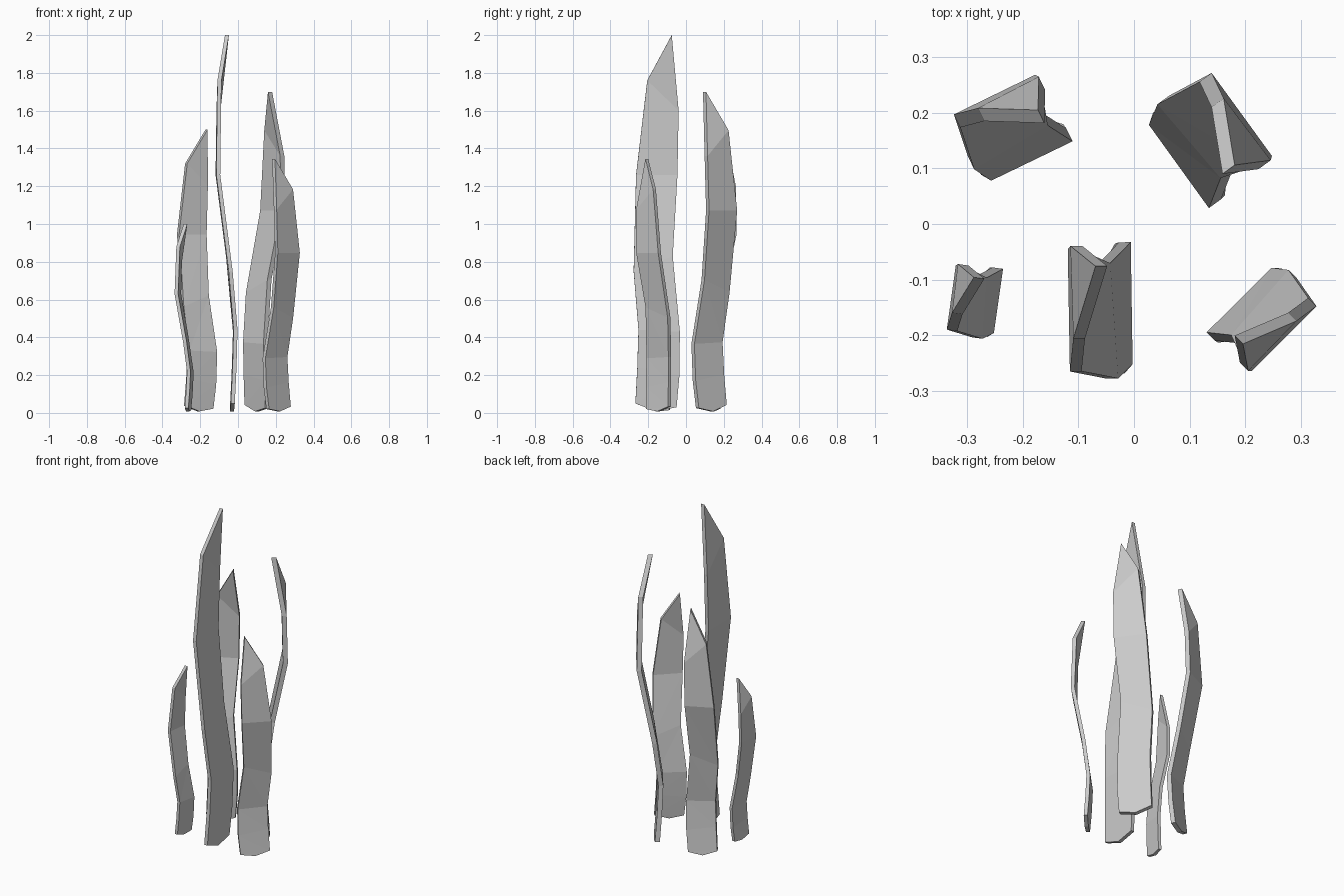
import bpy, bmesh, math
from mathutils import Vector

if "Cube" in bpy.data.objects:
    bpy.data.objects.remove(bpy.data.objects["Cube"])

# Leaf outline for a 2-unit blade: (z, across) up the shoulder edge and the tip edge
SHOULDER_EDGE = [(.05, -.118), (.24, -.108), (.44, -.102), (.75, -.127), (1.26, -.113), (1.76, -.054)]
TIP_EDGE = [(.03, .10), (.20, .115), (.43, .117), (.83, .08), (1.26, .106), (1.60, .112)]
TIP = (2.0, .075)
BOTTOM = (.008, -.01)
# Sideways bend of the blade by height
BEND = [(0, .002), (.20, -.008), (.43, -.015), (.62, -.006), (.95, .036),
        (1.25, .073), (1.76, .066), (2.0, .026)]


def bend(z):
    for (z0, n0), (z1, n1) in zip(BEND, BEND[1:]):
        if z <= z1:
            return n0 + (n1 - n0) * (z - z0) / (z1 - z0)
    return BEND[-1][1]


def blade(name, height, x, y, angle, width, depth, thick):
    """Bent leaf; 'angle' is the direction of its width in plan."""
    a = math.radians(angle)
    u = Vector((math.cos(a), math.sin(a), 0))
    n = Vector((-u.y, u.x, 0))
    bm = bmesh.new()

    def pair(p):
        c = Vector((x, y, p[0] * height / 2)) + u * p[1] * width + n * bend(p[0]) * depth
        c.z = max(c.z, .008)
        return [bm.verts.new(c + n * s * thick / 2) for s in (-1, 1)]

    left = [pair(p) for p in SHOULDER_EDGE]
    right = [pair(p) for p in TIP_EDGE]
    tip, bottom = pair(TIP), pair(BOTTOM)

    # Front and back skins
    for s in (0, 1):
        bm.faces.new((bottom[s], right[0][s], left[0][s]))
        for i in range(len(left) - 1):
            l0, l1, r0, r1 = left[i][s], left[i + 1][s], right[i][s], right[i + 1][s]
            bm.faces.new((l0, r0, r1))
            bm.faces.new((l0, r1, l1))
        bm.faces.new((left[-1][s], right[-1][s], tip[s]))
    # Rim joining the skins
    loop = [bottom] + right + [tip] + left[::-1]
    for p, q in zip(loop, loop[1:] + loop[:1]):
        bm.faces.new((p[0], q[0], q[1], p[1]))

    bmesh.ops.recalc_face_normals(bm, faces=bm.faces)
    me = bpy.data.meshes.new(name)
    bm.to_mesh(me)
    bm.free()
    bpy.context.collection.objects.link(bpy.data.objects.new(name, me))


# name, height, base x, base y, angle, width, depth, thickness
blade("tall_blade", 2.0, -.03, -.15, 91, 1.0, 1.05, .021)
blade("back_right_blade", 1.7, .104, .128, -54, .84, 1.36, .027)
blade("back_left_blade", 1.5, -.202, .139, 26, .74, 1.26, .026)
blade("front_right_blade", 1.345, .21, -.15, 225, .75, .97, .021)
blade("front_left_blade", 1.0, -.264, -.139, 82, .53, .75, .019)
